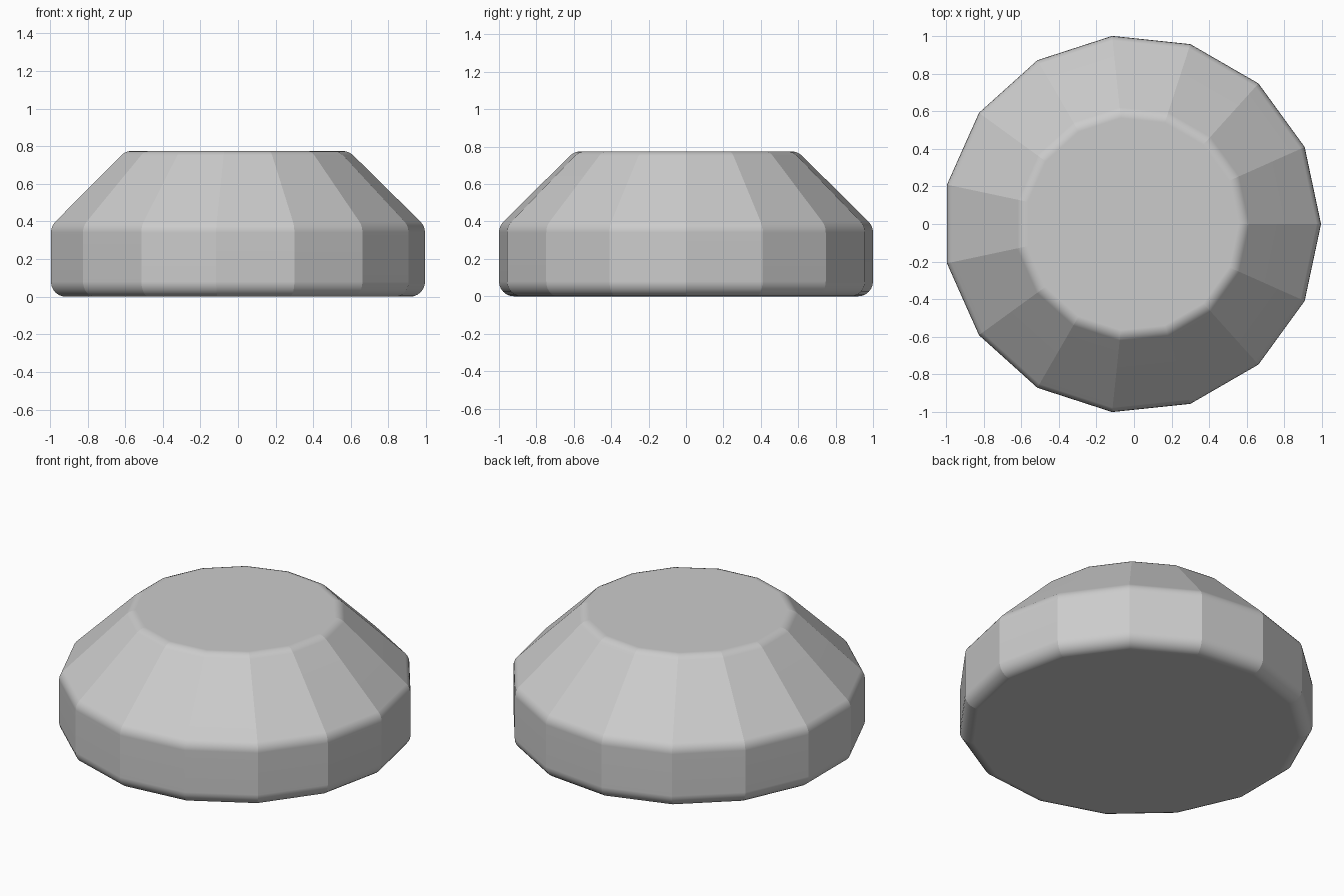
import bpy
import bmesh
import math
from mathutils import Vector

default = bpy.data.objects.get("Cube")
if default:
    bpy.data.objects.remove(default, do_unlink=True)

SIDES = 15
RADIUS = 1.0055
CENTRE_X = -0.011
ROUND = 0.08


def rounded(before, corner, after, radius, steps):
    """Arc of the given radius replacing a profile corner."""
    a = (before - corner).normalized()
    b = (after - corner).normalized()
    half = a.angle(b) / 2
    setback = radius / math.tan(half)
    centre = corner + (a + b).normalized() * radius / math.sin(half)
    start = corner + a * setback - centre
    end = corner + b * setback - centre
    sweep = start.angle(end)
    return [centre + (start * math.sin(sweep * (1 - i / steps))
                      + end * math.sin(sweep * i / steps)) / math.sin(sweep)
            for i in range(steps + 1)]


# Profile as (radius, height): base, wall, sloping shoulder, flat top
corners = [Vector(p) for p in ((0, 0), (RADIUS, 0), (RADIUS, 0.375),
                               (0.6, 0.775), (0, 0.775))]
profile = []
for i, steps in ((1, 6), (2, 3), (3, 3)):
    profile += rounded(corners[i - 1], corners[i], corners[i + 1], ROUND, steps)

# Faceted body: one ring of vertices for each profile point
bm = bmesh.new()
rings = []
for r, z in profile:
    angles = [math.tau * k / SIDES for k in range(SIDES)]
    rings.append([bm.verts.new((CENTRE_X + r * math.cos(t), r * math.sin(t), z))
                  for t in angles])
for low, high in zip(rings, rings[1:]):
    for k in range(SIDES):
        n = (k + 1) % SIDES
        bm.faces.new((low[k], low[n], high[n], high[k]))
    for a, b in zip(low, high):
        bm.edges.get((a, b)).smooth = False  # crisp ridges between facets
bm.faces.new(rings[0][::-1])
bm.faces.new(rings[-1])
for face in bm.faces:
    face.smooth = True

mesh = bpy.data.meshes.new("faceted_body")
bm.to_mesh(mesh)
bm.free()
body = bpy.data.objects.new("faceted_body", mesh)
bpy.context.collection.objects.link(body)

# Broad facets stay flat while the rounded rims blend
weighted = body.modifiers.new("weighted_normals", "WEIGHTED_NORMAL")
weighted.keep_sharp = True

# Plain grey
grey = bpy.data.materials.new("plain_grey")
grey.use_nodes = True
colour = (0.6, 0.6, 0.6, 1)
grey.diffuse_color = colour
grey.node_tree.nodes["Principled BSDF"].inputs["Base Color"].default_value = colour
mesh.materials.append(grey)
